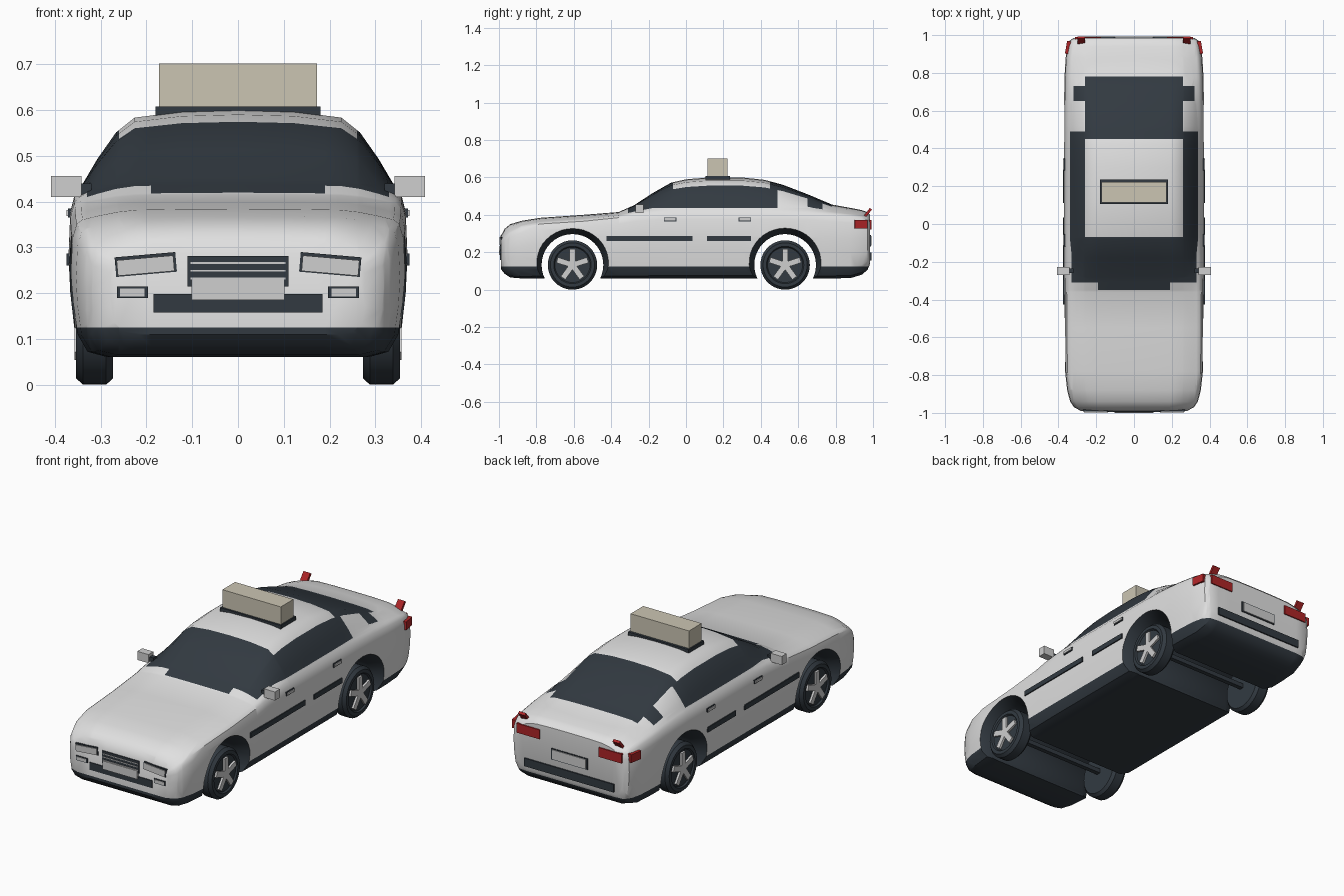
import bpy, bmesh, math
from mathutils import Matrix, Vector

if "Cube" in bpy.data.objects:
    bpy.data.objects.remove(bpy.data.objects["Cube"])


def material(name, r, g, b):
    m = bpy.data.materials.new(name)
    m.use_nodes = True
    m.diffuse_color = (r, g, b, 1)
    m.node_tree.nodes["Principled BSDF"].inputs["Base Color"].default_value = (r, g, b, 1)
    return m


white = material("body white", .75, .75, .75)
dark = material("dark trim and glass", .032, .042, .053)
silver = material("light grey", .62, .62, .62)
beige = material("sign beige", .6, .56, .45)
red = material("lamp red", .42, .018, .02)


def finish(name, bm, mats):
    bmesh.ops.recalc_face_normals(bm, faces=bm.faces)
    mesh = bpy.data.meshes.new(name)
    bm.to_mesh(mesh)
    bm.free()
    for m in mats:
        mesh.materials.append(m)
    ob = bpy.data.objects.new(name, mesh)
    bpy.context.collection.objects.link(ob)
    return ob


def smooth(ob, degrees):
    bpy.ops.object.select_all(action='DESELECT')
    ob.select_set(True)
    bpy.context.view_layer.objects.active = ob
    bpy.ops.object.shade_smooth_by_angle(angle=math.radians(degrees))


def box(name, xs, ys, zs, mat, axis='X', tilt=0):
    """Box between limits, tilted about its own centre."""
    lims = (xs, ys, zs)
    centre = Vector([sum(l) / 2 for l in lims])
    size = [l[1] - l[0] for l in lims]
    bm = bmesh.new()
    bmesh.ops.create_cube(bm, size=1, matrix=Matrix.Translation(centre)
                          @ Matrix.Rotation(math.radians(tilt), 4, axis)
                          @ Matrix.Diagonal((*size, 1)))
    return finish(name, bm, [mat])


def pair(name, xs, ys, zs, mat, axis='X', tilt=0):
    """Left box and its mirror image."""
    box(name + "_left", xs, ys, zs, mat, axis, tilt)
    box(name + "_right", (-xs[1], -xs[0]), ys, zs, mat, axis, tilt if axis == 'X' else -tilt)


def lathe(name, profile, y, z, mats, index=0, segs=40):
    """Closed solid turned around an axis along x; profile is (x, radius)."""
    bm = bmesh.new()
    rings = []
    for x, r in profile:
        rings.append([bm.verts.new((x, y + r * math.cos(a), z + r * math.sin(a)))
                      for a in [math.tau * i / segs for i in range(segs)]])
    for a, b in zip(rings, rings[1:]):
        for i in range(segs):
            j = (i + 1) % segs
            bm.faces.new((a[i], a[j], b[j], b[i]))
    bm.faces.new(rings[0])
    bm.faces.new(rings[-1])
    for f in bm.faces:
        f.material_index = index
    return finish(name, bm, mats)


# Body stations: y, bottom, half width, shoulder height, top height
STATIONS = [
    (-.99, .11, .28, .265, .287), (-.97, .085, .318, .285, .325),
    (-.94, .065, .338, .31, .35), (-.88, .06, .354, .34, .368),
    (-.78, .06, .365, .36, .384), (-.55, .06, .368, .375, .4),
    (-.36, .06, .369, .395, .415), (-.28, .06, .37, .41, .45),
    (-.18, .06, .37, .42, .515), (-.08, .06, .37, .425, .572),
    (0, .06, .37, .425, .59), (.12, .06, .37, .425, .6),
    (.3, .06, .37, .425, .6), (.42, .06, .37, .425, .587),
    (.52, .06, .37, .425, .56), (.65, .06, .37, .42, .51),
    (.78, .06, .368, .41, .455), (.88, .062, .362, .4, .437),
    (.94, .08, .353, .39, .425), (.97, .105, .343, .38, .415),
    (.985, .14, .32, .365, .4)]
# Section shape as fractions: (half width, height) below and above the shoulder
LOWER = [(0, 0), (.78, 0), (.9, .04), (.965, .17), (.99, .4), (1, .62), (.99, .87), (.965, .97)]
UPPER = [(.93, .03), (.83, .39), (.72, .72), (.61, .905), (.33, .98), (0, 1)]


def body_color(c):
    x, y, z = abs(c.x), c.y, c.z
    if z < .125:
        return 1
    windscreen = -.31 < y < -.07 or (-.35 < y < -.3 and x < .19)
    side_glass = x > .26 and -.31 < y < .49
    if z > .437 and side_glass or z > .405 and x < .33 and windscreen:
        return 1
    rear_glass = .45 < y < .78 and x < .26 or .65 < y < .73 and x < .32
    return int(z > .43 and rear_glass)


bm = bmesh.new()
rings = []
for y, b, w, s, t in STATIONS:
    half = [(w * u, b + (s - b) * v) for u, v in LOWER] + [(w * u, s + (t - s) * v) for u, v in UPPER]
    loop = half + [(-x, z) for x, z in half[-2:0:-1]]
    rings.append([bm.verts.new((x, y, z)) for x, z in loop])
for a, b in zip(rings, rings[1:]):
    for i in range(len(a)):
        j = (i + 1) % len(a)
        bm.faces.new((a[i], a[j], b[j], b[i]))
bm.faces.new(rings[0])
bm.faces.new(rings[-1])
# Cut edges where glass and sill colours change
cuts = [('z', .125), ('z', .437)] + [('y', v) for v in (-.35, -.31, -.07, .45, .49, .65, .73, .78)]
cuts += [('x', s * v) for s in (-1, 1) for v in (.19, .26, .32, .33)]
for axis, v in cuts:
    n = Vector([float(axis == k) for k in 'xyz'])
    bmesh.ops.bisect_plane(bm, geom=bm.verts[:] + bm.edges[:] + bm.faces[:],
                           plane_co=n * v, plane_no=n, dist=1e-5)
for f in bm.faces:
    f.material_index = body_color(f.calc_center_median())
body = finish("body", bm, [white, dark])

# Flared wheel arches
AXLES = {"front": -.607, "rear": .53}
WHEEL = .132
ARCH = [(-.45, .235), (-.3, .165), (.3, .165), (.45, .235)]
for end, y in AXLES.items():
    cutter = lathe(end + "_arch_cutter", ARCH, y, WHEEL, [white, dark], 1)
    cutter.hide_render = True
    mod = body.modifiers.new("arch", 'BOOLEAN')
    mod.operation = 'DIFFERENCE'
    mod.solver = 'EXACT'
    mod.object = cutter
    bpy.context.view_layer.objects.active = body
    bpy.ops.object.modifier_apply(modifier=mod.name)
    bpy.data.objects.remove(cutter)
smooth(body, 35)

# Wheels with five-spoke hubs
TYRE = [(.273, .085), (.273, .118), (.288, WHEEL), (.338, WHEEL), (.354, .118), (.354, .1), (.346, .094)]
for end, y in AXLES.items():
    for side, s in (("left", 1), ("right", -1)):
        tyre = lathe(f"{end}_tyre_{side}", [(s * x, r) for x, r in TYRE], y, WHEEL, [dark])
        smooth(tyre, 25)
        bm = bmesh.new()
        for k in range(5):
            bmesh.ops.create_cube(bm, size=1, matrix=Matrix.Translation((s * .35, y, WHEEL))
                                  @ Matrix.Rotation(math.tau * k / 5, 4, 'X')
                                  @ Matrix.Translation((0, 0, .043))
                                  @ Matrix.Diagonal((.014, .03, .086, 1)))
        finish(f"{end}_spokes_{side}", bm, [silver])
    box(end + "_axle", (-.28, .28), (y - .012, y + .012), (.12, .144), dark)

# Roof sign
box("sign_base", (-.18, .18), (.105, .235), (.585, .608), dark)
box("roof_sign", (-.173, .173), (.115, .222), (.605, .702), beige)

# Sides: mirrors, mouldings, handles
pair("mirror", (.342, .408), (-.27, -.228), (.41, .456), silver)
pair("mirror_stalk", (.32, .345), (-.26, -.235), (.413, .44), dark)
for name, y0, y1 in (("front", -.425, .035), ("rear", .112, .348)):
    pair(name + "_door_moulding", (.355, .375), (y0, y1), (.26, .287), dark)
for name, y in (("front", -.085), ("rear", .315)):
    pair(name + "_handle_recess", (.35, .371), (y - .033, y + .033), (.365, .385), dark)
    pair(name + "_door_handle", (.35, .375), (y - .03, y + .03), (.369, .382), silver)

# Nose: grille, lamps, intake, plate
box("grille", (-.11, .11), (-.994, -.95), (.215, .281), dark)
for z in (.232, .249, .266):
    box("grille_bar", (-.104, .104), (-.997, -.98), (z - .002, z + .002), silver)
box("lower_intake", (-.185, .185), (-.994, -.95), (.158, .198), dark)
box("front_plate", (-.102, .102), (-1, -.98), (.185, .23), silver)
pair("headlight_surround", (.135, .268), (-.993, -.93), (.241, .284), dark, 'Y', 5)
pair("headlight", (.14, .264), (-.997, -.95), (.243, .277), silver, 'Y', 5)
pair("fog_lamp_surround", (.197, .264), (-.994, -.95), (.189, .214), dark)
pair("fog_lamp", (.204, .258), (-.997, -.95), (.193, .21), silver)

# Tail: lamps, plate, bumper strip, spoiler tips
pair("tail_lamp", (.175, .312), (.95, .991), (.322, .372), red)
pair("corner_lamp", (.335, .36), (.9, .968), (.328, .372), red, 'Z', 10)
box("rear_plate_recess", (-.108, .108), (.96, .988), (.232, .292), dark)
box("rear_plate", (-.1, .1), (.96, .992), (.237, .287), silver)
box("rear_bumper_strip", (-.265, .265), (.95, .992), (.155, .198), dark)
pair("spoiler_tip", (.26, .3), (.965, .979), (.385, .438), red, 'X', -38)
